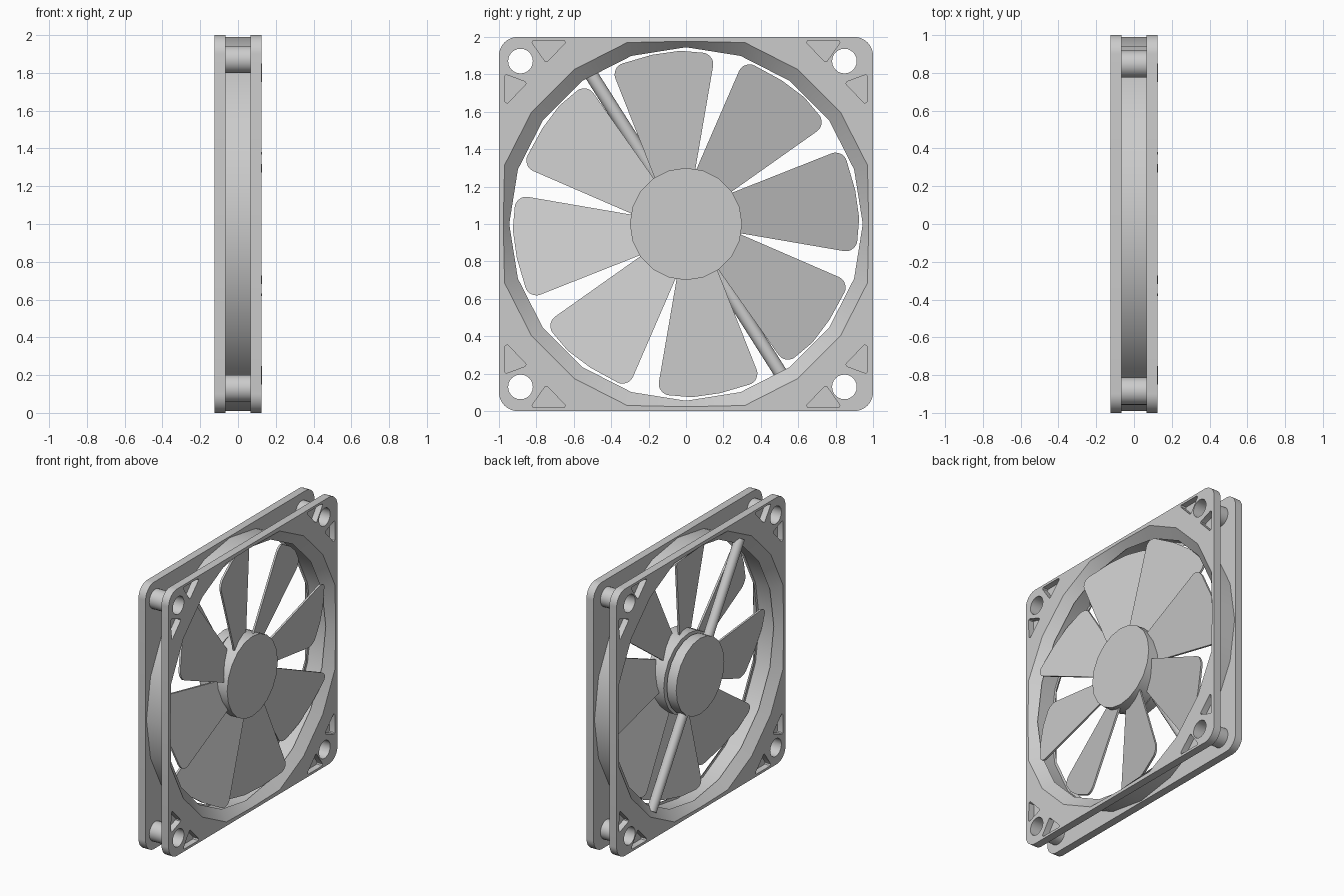
import bpy, bmesh, math
from mathutils import Vector, Matrix

if "Cube" in bpy.data.objects:
    bpy.data.objects.remove(bpy.data.objects["Cube"])

SIDES = 20


def circle(r, n=SIDES, c=(0, 0), clamp=9):
    pts = []
    for i in range(n):
        a = math.tau * i / n
        pts.append((c[0] + max(-clamp, min(clamp, r * math.cos(a))),
                    c[1] + max(-clamp, min(clamp, r * math.sin(a)))))
    return pts


def fillet(corners, n=5):
    """Polygon from (y, z, radius) corners, rounding each corner with an arc."""
    out = []
    for i, (y, z, r) in enumerate(corners):
        p = Vector((y, z))
        if r == 0:
            out.append(p)
            continue
        u = (Vector(corners[i - 1][:2]) - p).normalized()
        v = (Vector(corners[(i + 1) % len(corners)][:2]) - p).normalized()
        half = u.angle(v) / 2
        c = p + (u + v).normalized() * (r / math.sin(half))
        t = r / math.tan(half)
        a, b = p + u * t - c, p + v * t - c
        out += [c + a.lerp(b, k / n).normalized() * r for k in range(n + 1)]
    return out


def loft(bm, rings, closed=False):
    """Skin (x, outline) rings; cap the ends, or join last to first."""
    loops = [[bm.verts.new((x, p[0], p[1])) for p in pts] for x, pts in rings]
    pairs = list(zip(loops, loops[1:]))
    if closed:
        pairs.append((loops[-1], loops[0]))
    else:
        bm.faces.new(loops[0])
        bm.faces.new(loops[-1])
    for a, b in pairs:
        for i in range(len(a)):
            j = (i + 1) % len(a)
            bm.faces.new((a[i], a[j], b[j], b[i]))


def finish(name, bm):
    bmesh.ops.recalc_face_normals(bm, faces=bm.faces[:])
    me = bpy.data.meshes.new(name)
    bm.to_mesh(me)
    bm.free()
    ob = bpy.data.objects.new(name, me)
    ob.location.z = 1
    bpy.context.collection.objects.link(ob)
    return ob


def smooth(ob):
    bpy.ops.object.select_all(action='DESELECT')
    ob.select_set(True)
    bpy.context.view_layer.objects.active = ob
    bpy.ops.object.shade_smooth_by_angle(angle=math.radians(30))


def solid(name, rings, closed=False):
    bm = bmesh.new()
    loft(bm, rings, closed)
    ob = finish(name, bm)
    smooth(ob)
    return ob


HOLES = [(y, z) for y in (-0.885, 0.847) for z in (-0.871, 0.871)]
POCKETS = [[(0.832, 0.982), (0.632, 0.982), (0.748, 0.862)],
           [(0.971, 0.802), (0.848, 0.756), (0.967, 0.632)]]
outline = fillet([(-1, -1, .1), (1, -1, .1), (1, 1, .1), (-1, 1, .1)], 8)
mouth = circle(1.02, clamp=0.977)

# Front and rear flanges with flared opening, screw holes and corner pockets
for name, s in (("front_flange", 1), ("rear_flange", -1)):
    bm = bmesh.new()
    loft(bm, [(s * 0.066, outline), (s * 0.125, outline)])
    flange = finish(name, bm)
    bm = bmesh.new()
    loft(bm, [(s * 0.05, circle(0.945)), (s * 0.066, circle(0.945)),
              (s * 0.125, mouth), (s * 0.14, mouth)])
    for c in HOLES:
        loft(bm, [(s * 0.05, circle(0.066, 24, c)), (s * 0.14, circle(0.066, 24, c))])
    for tri in POCKETS:
        for my in (-1, 1):
            for mz in (-1, 1):
                pts = fillet([(y * my, z * mz, 0.01) for y, z in tri], 3)
                loft(bm, [(s * 0.08, pts), (s * 0.14, pts)])
    cutter = finish("flange_cutter", bm)
    cutter.hide_render = True
    mod = flange.modifiers.new("openings", 'BOOLEAN')
    mod.operation, mod.solver, mod.object = 'DIFFERENCE', 'EXACT', cutter
    bpy.context.view_layer.objects.active = flange
    bpy.ops.object.modifier_apply(modifier=mod.name)
    bpy.data.objects.remove(cutter)
    smooth(flange)

# Round duct joining the flanges, slightly wider inside than their rims
solid("duct", [(-0.067, circle(0.965)), (0.067, circle(0.965)),
               (0.067, circle(0.99)), (-0.067, circle(0.99))], closed=True)

# Screw tubes between the flanges
for c in HOLES:
    inner, outer = circle(0.066, 24, c), circle(0.072, 24, c)
    solid("screw_tube", [(-0.068, inner), (0.068, inner),
                         (0.068, outer), (-0.068, outer)], closed=True)

# Rotor hub, shaft and motor base
solid("rotor_hub", [(-0.025, circle(0.3)), (0.12, circle(0.3))])
solid("shaft", [(-0.06, circle(0.26)), (0.0, circle(0.26))])
solid("motor_base", [(-0.118, circle(0.285)), (-0.04, circle(0.285))])

# Two struts holding the motor base
for a in (122.4, -57.6):
    bm = bmesh.new()
    bmesh.ops.create_cone(bm, cap_ends=True, segments=16, radius1=0.036,
                          radius2=0.036, depth=0.72)
    rot = Matrix.Rotation(math.radians(a - 90), 4, 'X')
    bm.transform(Matrix.Translation((-0.08, 0, 0)) @ rot
                 @ Matrix.Translation((0, 0, 0.615)))
    smooth(finish("strut", bm))

# Eight pitched blades with rounded tips
blade = fillet([(0.2, 0.149, 0), (0.2, -0.034, 0), (0.91, -0.156, 0.06),
                (0.926, 0.03, 0), (0.905, 0.18, 0), (0.84, 0.402, 0.06)])
lean = math.radians(7)
for i in range(8):
    bm = bmesh.new()
    loft(bm, [(0.045, blade), (0.06, blade)])
    for v in bm.verts:
        t = v.co.z * math.cos(lean) - v.co.y * math.sin(lean)
        v.co.x += 0.26 * (t - 0.02)
    bm.transform(Matrix.Rotation(math.radians(45 * i), 4, 'X'))
    smooth(finish("blade", bm))
